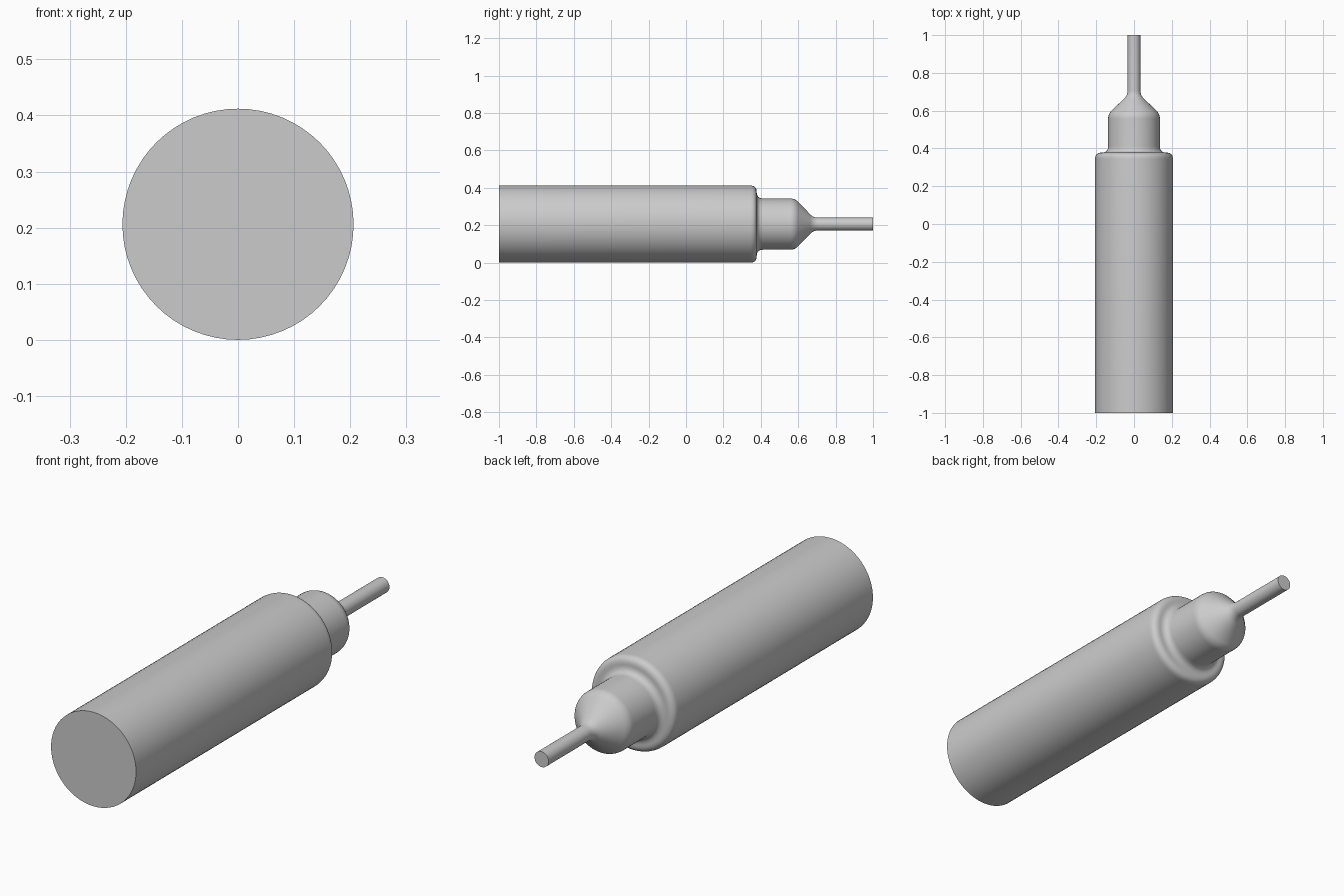
import bpy
import bmesh
import math
from mathutils import Matrix, Vector

cube = bpy.data.objects.get("Cube")
if cube:
    bpy.data.objects.remove(cube, do_unlink=True)

RADIUS = 0.206
SEGMENTS = 64

# Single satin grey material
grey = bpy.data.materials.new("plain_grey")
grey.use_nodes = True
colour = (0.6, 0.6, 0.6, 1)
grey.diffuse_color = colour
grey.node_tree.nodes["Principled BSDF"].inputs["Base Color"].default_value = colour


def rounded_profile(corners, steps=8):
    """Turn (y, radius, fillet) corners into a profile with rounded bends."""
    points = []
    for i, (y, r, fillet) in enumerate(corners):
        here = Vector((0, y, r))
        if fillet == 0:
            points.append(here)
            continue
        before = Vector((0, *corners[i - 1][:2]))
        after = Vector((0, *corners[i + 1][:2]))
        start = here + (before - here).normalized() * fillet
        end = here + (after - here).normalized() * fillet
        for k in range(steps + 1):
            t = k / steps
            points.append(start * (1 - t) ** 2 + here * 2 * t * (1 - t) + end * t ** 2)
    return points


def lathe(name, corners):
    """Spin a profile around the y axis into a closed solid."""
    bm = bmesh.new()
    verts = [bm.verts.new(p) for p in rounded_profile(corners)]
    edges = [bm.edges.new(pair) for pair in zip(verts, verts[1:])]
    bmesh.ops.spin(bm, geom=verts + edges, cent=(0, 0, 0), axis=(0, 1, 0),
                   angle=math.tau, steps=SEGMENTS, use_duplicate=False)
    bmesh.ops.remove_doubles(bm, verts=bm.verts, dist=0.0001)
    bmesh.ops.recalc_face_normals(bm, faces=bm.faces)
    bmesh.ops.transform(bm, matrix=Matrix.Translation((0, 0, RADIUS)), verts=bm.verts)
    mesh = bpy.data.meshes.new(name)
    bm.to_mesh(mesh)
    bm.free()
    mesh.materials.append(grey)
    obj = bpy.data.objects.new(name, mesh)
    bpy.context.collection.objects.link(obj)
    return obj


# Barrel, rounded shoulder, collar, cone and thin tip in one turned piece
body = lathe("stepped_shaft", [
    (-1, 0, 0),
    (-1, RADIUS, 0),
    (0.378, RADIUS, 0.034),
    (0.378, 0.137, 0.034),
    (0.582, 0.137, 0.025),
    (0.682, 0.034, 0.025),
    (1, 0.034, 0),
    (1, 0, 0),
])

# Smooth sides with crisp end caps
bpy.ops.object.select_all(action="DESELECT")
body.select_set(True)
bpy.context.view_layer.objects.active = body
bpy.ops.object.shade_smooth_by_angle(angle=math.radians(40))
